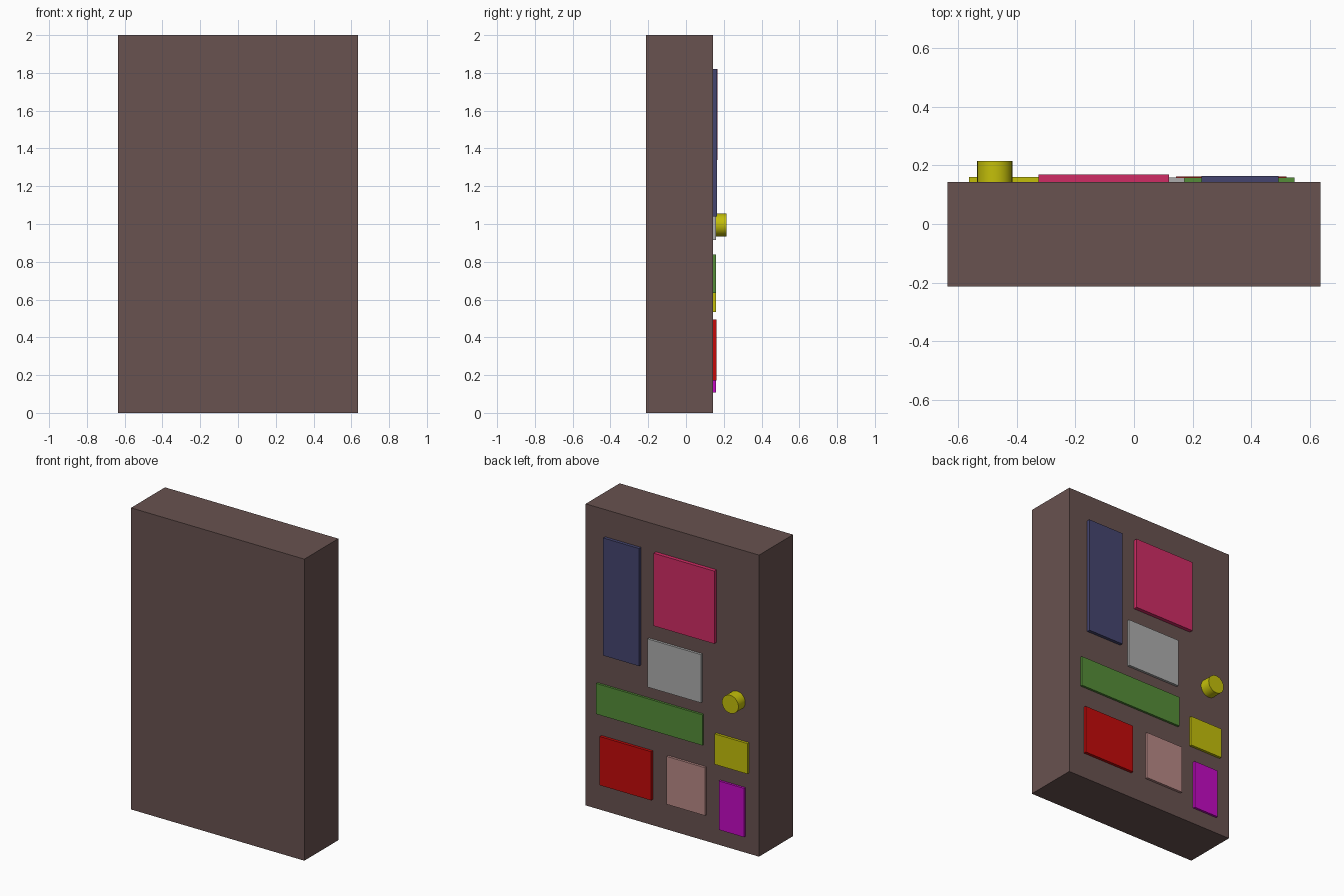
import bpy
from math import radians

if "Cube" in bpy.data.objects:
    bpy.data.objects.remove(bpy.data.objects["Cube"])

BACK = 0.143  # y of the face that carries the panels


def paint(obj, name, rgb):
    mat = bpy.data.materials.new(name)
    mat.diffuse_color = (*rgb, 1)
    mat.use_nodes = True
    mat.node_tree.nodes["Principled BSDF"].inputs["Base Color"].default_value = mat.diffuse_color
    obj.data.materials.append(mat)


def box(name, x0, x1, y0, y1, z0, z1, rgb):
    bpy.ops.mesh.primitive_cube_add(
        size=1, location=((x0 + x1) / 2, (y0 + y1) / 2, (z0 + z1) / 2))
    obj = bpy.context.object
    obj.name = name
    obj.scale = (x1 - x0, y1 - y0, z1 - z0)
    bpy.ops.object.transform_apply(location=False, rotation=False, scale=True)
    paint(obj, name + "_colour", rgb)


# Door slab
box("door_slab", -0.636, 0.636, -0.213, BACK, 0, 2, (0.14, 0.085, 0.08))

# Raised rectangular panels: x range, z range, thickness, colour
panels = {
    "tall_blue_panel": (0.23, 0.493, 1.04, 1.82, 0.021, (0.06, 0.06, 0.16)),
    "crimson_panel": (-0.325, 0.12, 1.338, 1.82, 0.025, (0.63, 0.025, 0.13)),
    "grey_panel": (-0.22, 0.172, 0.915, 1.235, 0.016, (0.42, 0.42, 0.42)),
    "wide_green_panel": (-0.23, 0.548, 0.635, 0.838, 0.015, (0.09, 0.27, 0.04)),
    "red_panel": (0.143, 0.52, 0.172, 0.495, 0.019, (0.55, 0.003, 0.003)),
    "beige_panel": (-0.25, 0.03, 0.175, 0.493, 0.016, (0.48, 0.25, 0.24)),
    "yellow_panel": (-0.562, -0.322, 0.535, 0.737, 0.017, (0.55, 0.52, 0.003)),
    "magenta_panel": (-0.535, -0.352, 0.108, 0.432, 0.015, (0.55, 0.003, 0.55)),
}
for name, (x0, x1, z0, z1, depth, rgb) in panels.items():
    box(name, x0, x1, BACK, BACK + depth, z0, z1, rgb)

# Round door knob
bpy.ops.mesh.primitive_cylinder_add(
    vertices=32, radius=0.06, depth=0.072,
    location=(-0.475, BACK + 0.036, 0.995), rotation=(radians(90), 0, 0))
knob = bpy.context.object
knob.name = "door_knob"
paint(knob, "door_knob_colour", (0.55, 0.52, 0.003))
bpy.ops.object.shade_smooth_by_angle(angle=radians(30))
